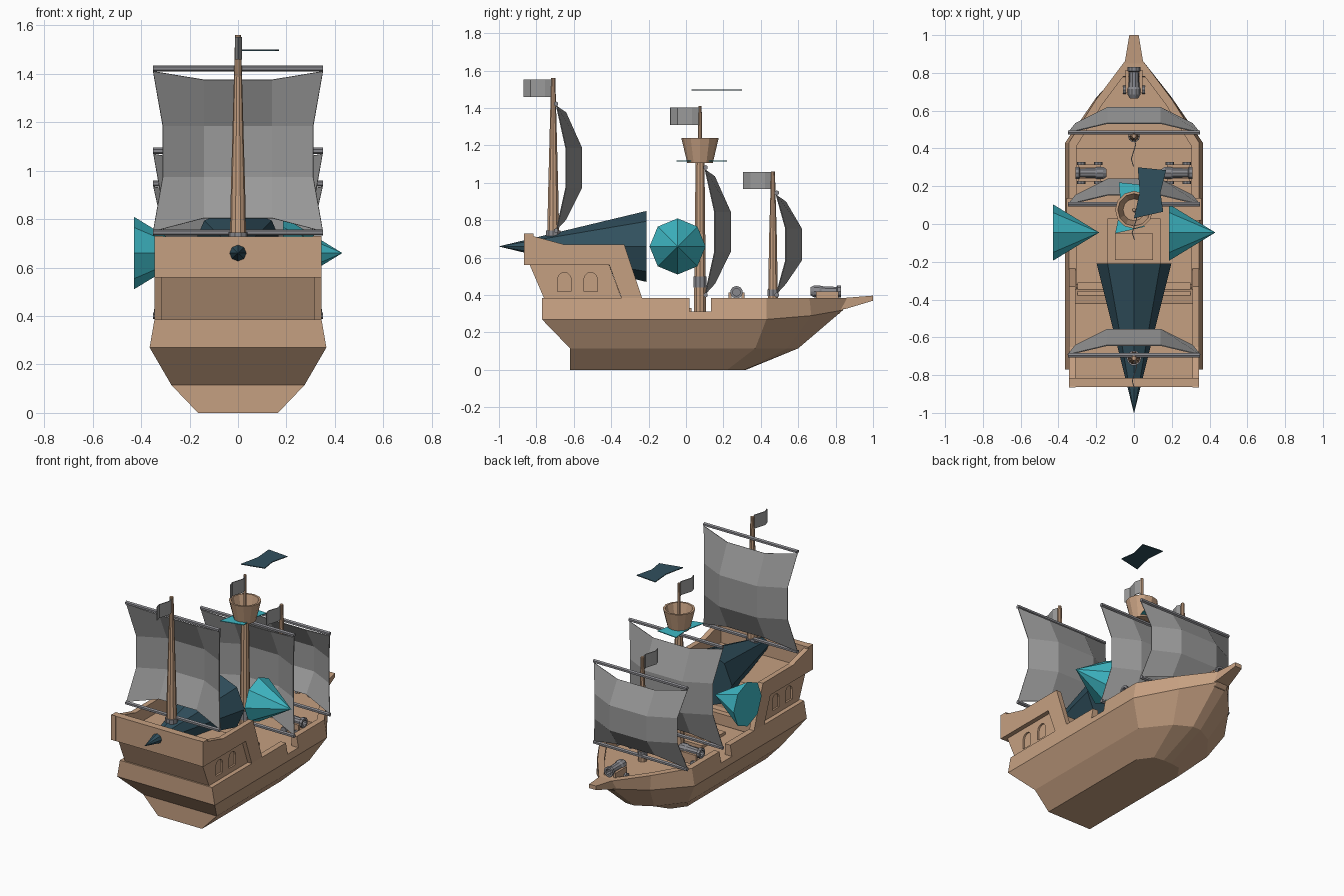
import bpy, bmesh
from math import sin, cos, pi
from mathutils import Matrix, Vector

if "Cube" in bpy.data.objects:
    bpy.data.objects.remove(bpy.data.objects["Cube"])


def material(name, r, g, b):
    m = bpy.data.materials.new(name)
    m.use_nodes = True
    m.diffuse_color = (r, g, b, 1)
    m.node_tree.nodes["Principled BSDF"].inputs["Base Color"].default_value = (r, g, b, 1)
    return m


WOOD = material("wood", 0.56, 0.35, 0.22)
CLOTH = material("grey_cloth", 0.32, 0.32, 0.32)
IRON = material("iron", 0.25, 0.25, 0.27)
TEAL = material("bright_teal", 0.05, 0.49, 0.57)
DARK = material("dark_teal", 0.03, 0.08, 0.11)


def make(name, verts, faces, mat):
    me = bpy.data.meshes.new(name)
    me.from_pydata([tuple(v) for v in verts], [], faces)
    bm = bmesh.new()
    bm.from_mesh(me)
    bmesh.ops.recalc_face_normals(bm, faces=bm.faces)
    bm.to_mesh(me)
    bm.free()
    me.materials.append(mat)
    ob = bpy.data.objects.new(name, me)
    bpy.context.collection.objects.link(ob)
    return ob


def loft(name, rings, mat):
    n = len(rings[0])
    faces = [tuple(range(n)), tuple(range((len(rings) - 1) * n, len(rings) * n))]
    for k in range(len(rings) - 1):
        for i in range(n):
            j = (i + 1) % n
            faces.append((k * n + i, k * n + j, k * n + n + j, k * n + n + i))
    return make(name, [p for r in rings for p in r], faces, mat)


def side_prism(name, profile, x0, x1, mat=WOOD):
    """Extrude a (y, z) profile across x."""
    return loft(name, [[(x, y, z) for y, z in profile] for x in (x0, x1)], mat)


def box(name, x0, x1, y0, y1, z0, z1, mat=WOOD):
    return side_prism(name, [(y0, z0), (y1, z0), (y1, z1), (y0, z1)], x0, x1, mat)


def lathe(name, profile, mat, loc=(0, 0, 0), axis="Z", sides=10):
    """Spin a (radius, height) profile about an axis."""
    turn = {"Z": Matrix(), "X": Matrix.Rotation(pi / 2, 4, "Y"),
            "-X": Matrix.Rotation(-pi / 2, 4, "Y"),
            "Y": Matrix.Rotation(-pi / 2, 4, "X"),
            "-Y": Matrix.Rotation(pi / 2, 4, "X")}[axis]
    rings = [[turn @ Vector((r * cos(2 * pi * i / sides), r * sin(2 * pi * i / sides), h))
              + Vector(loc) for i in range(sides)] for r, h in profile]
    return loft(name, rings, mat)


def sheet(name, rows, mat):
    """Thin cloth from rows of points."""
    n = len(rows[0])
    faces = [(k * n + i, k * n + i + 1, k * n + n + i + 1, k * n + n + i)
             for k in range(len(rows) - 1) for i in range(n - 1)]
    ob = make(name, [p for r in rows for p in r], faces, mat)
    mod = ob.modifiers.new("thickness", "SOLIDIFY")
    mod.thickness = 0.005
    return ob


def cut(target, cutter):
    mod = target.modifiers.new("cut", "BOOLEAN")
    mod.operation = "DIFFERENCE"
    mod.object = cutter
    bpy.context.view_layer.objects.active = target
    bpy.ops.object.modifier_apply(modifier=mod.name)
    bpy.data.objects.remove(cutter)


def mirrored(half):
    return [tuple(p) for p in half] + [(-x, y, z) for x, y, z in reversed(half)]


# Hull: keel, bilge, chine, rail top, inner rail, deck
hull_levels = [
    [(.165, -.62, 0), (.165, .22, 0), (.1, .31, 0), (.03, .32, 0)],
    [(.275, -.62, .115), (.275, .37, .115), (.14, .54, .115), (.03, .6, .115)],
    [(.365, -.77, .27), (.365, .43, .27), (.2, .67, .29), (.04, .84, .32)],
    [(.345, -.77, .385), (.345, .43, .385), (.2, .66, .385), (.05, .86, .385)],
    [(.305, -.73, .385), (.305, .41, .385), (.17, .63, .385), (.035, .81, .385)],
    [(.305, -.73, .31), (.305, .41, .31), (.17, .63, .31), (.035, .81, .31)],
]
hull = loft("hull", [mirrored(level) for level in hull_levels], WOOD)
cut(hull, box("gangway_cutter", -.5, .5, .02, .135, .312, .5))

foredeck = [(.31, .4), (.31, .415), (.175, .635), (.04, .82)]
loft("foredeck", [mirrored([(x, y, z) for x, y in foredeck]) for z in (.3, .36)], WOOD)
loft("bowsprit", [mirrored([(w, y, lo), (w, y, hi)]) for w, y, lo, hi in
                  ((.06, .78, .32, .38), (.05, .85, .325, .385), (.025, 1, .37, .397))], WOOD)
box("hatch_frame", -.14, .14, -.22, .03, .3, .33)
box("hatch_cover", -.1, .1, -.19, -.05, .32, .345)

# Stern cabin with arched window recesses
cabin = side_prism("cabin", [(-.72, .315), (-.76, .385), (-.835, .56), (-.835, .585),
                             (-.42, .585), (-.32, .315)], -.315, .315)
for side in (-1, 1):
    for y in (-.65, -.51):
        arch = [(y - .036, .42), (y + .036, .42)]
        arch += [(y + .036 * cos(a * pi / 6), .485 + .036 * sin(a * pi / 6)) for a in range(7)]
        cut(cabin, side_prism("window_cutter", arch, side * .303, side * .35))
    side_prism("cabin_side_frame", [
        (-.865, .73), (-.815, .715), (-.65, .67), (-.33, .67), (-.235, .385), (-.235, .35),
        (-.33, .35), (-.345, .385), (-.41, .56), (-.865, .56)], side * .31, side * .345)
box("stern_band", -.344, .344, -.864, -.815, .56, .728)
box("upper_step", -.3, .3, -.4, -.355, .315, .47)
box("lower_step", -.3, .3, -.36, -.31, .315, .39)


# Masts, sails, yards and flags
def sail(y, low, high):
    rows = []
    for k, t in enumerate((0, .34, .66, 1)):
        row = []
        for sx in (-1, -.4, .4, 1):
            end, edge = k in (0, 3), abs(sx) == 1
            x, z, bulge = sx * .35, low + t * (high - low), .135
            if end and edge:
                bulge = 0
            elif edge:
                x, bulge = sx * .31, .05
            elif end:
                bulge = .05
                z += .055 if k == 0 else -.035
            row.append((x, y + bulge, z))
        rows.append(row)
    sheet("sail", rows, CLOTH)
    for z in (low - .005, high + .012):
        lathe("yard", [(.013, -.35), (.013, .35)], IRON, (0, y, z), "X", 6)


def flag(y, low):
    cols = [(.012 * sin(i * pi / 2), y - .155 * i / 4) for i in range(5)]
    sheet("flag", [[(x, yy, z) for x, yy in cols] for z in (low, low + .092)], CLOTH)


lathe("stern_mast", [(.036, .57), (.03, .9), (.012, 1.56)], WOOD, (0, -.71, 0))
lathe("main_mast", [(.034, .3), (.025, 1.12)], WOOD, (0, .075, 0))
lathe("main_mast_pole", [(.011, 1.1), (.009, 1.41)], WOOD, (0, .075, 0), sides=8)
lathe("bow_mast", [(.028, .35), (.022, .7), (.011, 1.06)], WOOD, (0, .465, 0))
for y, z0, z1, r in ((-.71, .715, .745, .04), (.075, .44, .5, .037), (.465, .395, .43, .032)):
    lathe("mast_band", [(r, z0), (r, z1)], IRON, (0, y, 0))
lathe("lookout_nest", [(.068, 1.105), (.1, 1.24), (.086, 1.24), (.058, 1.12)],
      WOOD, (0, .075, 0), sides=12)
for y, low, high in ((-.695, .75, 1.41), (.105, .405, 1.07), (.485, .405, .935)):
    sail(y, low, high)
for y, low in ((-.715, 1.46), (.07, 1.31), (.46, .967)):
    flag(y, low)


# Cannons on small wheeled carriages
def cannon(x, y, z, axis):
    barrel = [(.022, -.09), (.034, -.07), (.034, -.04), (.029, -.03), (.025, .05),
              (.034, .055), (.034, .075), (.02, .075), (.02, .03)]
    lathe("cannon_barrel", barrel, IRON, (x, y, z), axis, 10)
    along_x = "X" in axis
    for s in (-1, 1):
        a, b = ((.06, .008), (.008, .06))[0 if along_x else 1]
        cx, cy = (x, y + s * .036) if along_x else (x + s * .036, y)
        box("carriage_cheek", cx - a, cx + a, cy - b, cy + b, z - .07, z - .002)
        for t in (-.045, .045):
            loc = (cx + t, cy + s * .014, z - .06) if along_x else (cx + s * .014, cy + t, z - .06)
            lathe("carriage_wheel", [(.022, -.007), (.022, .007)], IRON, loc,
                  "Y" if along_x else "X", 8)


cannon(.235, .27, .415, "X")
cannon(-.235, .27, .415, "-X")
cannon(0, .755, .42, "Y")

# Loose cones: one along the stern axis, two pointing left
stern_cone = lathe("stern_cone", [(.19, 0), (.0005, .79)], DARK, (0, 0, 0), "-Y", 8)
stern_cone.scale.x = 1.04
stern_cone.location = (0, -.21, .66)
for x in (-.43, .185):
    lathe("side_cone", [(.15, 0), (.0005, .245)], TEAL, (x, -.045, .66), "X", 8)

# Floating notched pennants
pennant = [(.02, .3), (.17, .285), (.14, .165), (.155, .065), (0, .03), (.03, .17)]
for name, dx, dy, z, mat in (("upper_pennant", 0, 0, 1.5, DARK),
                             ("lower_pennant", -.1, -.08, 1.12, TEAL)):
    rows = [[(pennant[i][0] + dx, pennant[i][1] + dy, z) for i in pair]
            for pair in ((0, 1), (5, 2), (4, 3))]
    sheet(name, rows, mat)
